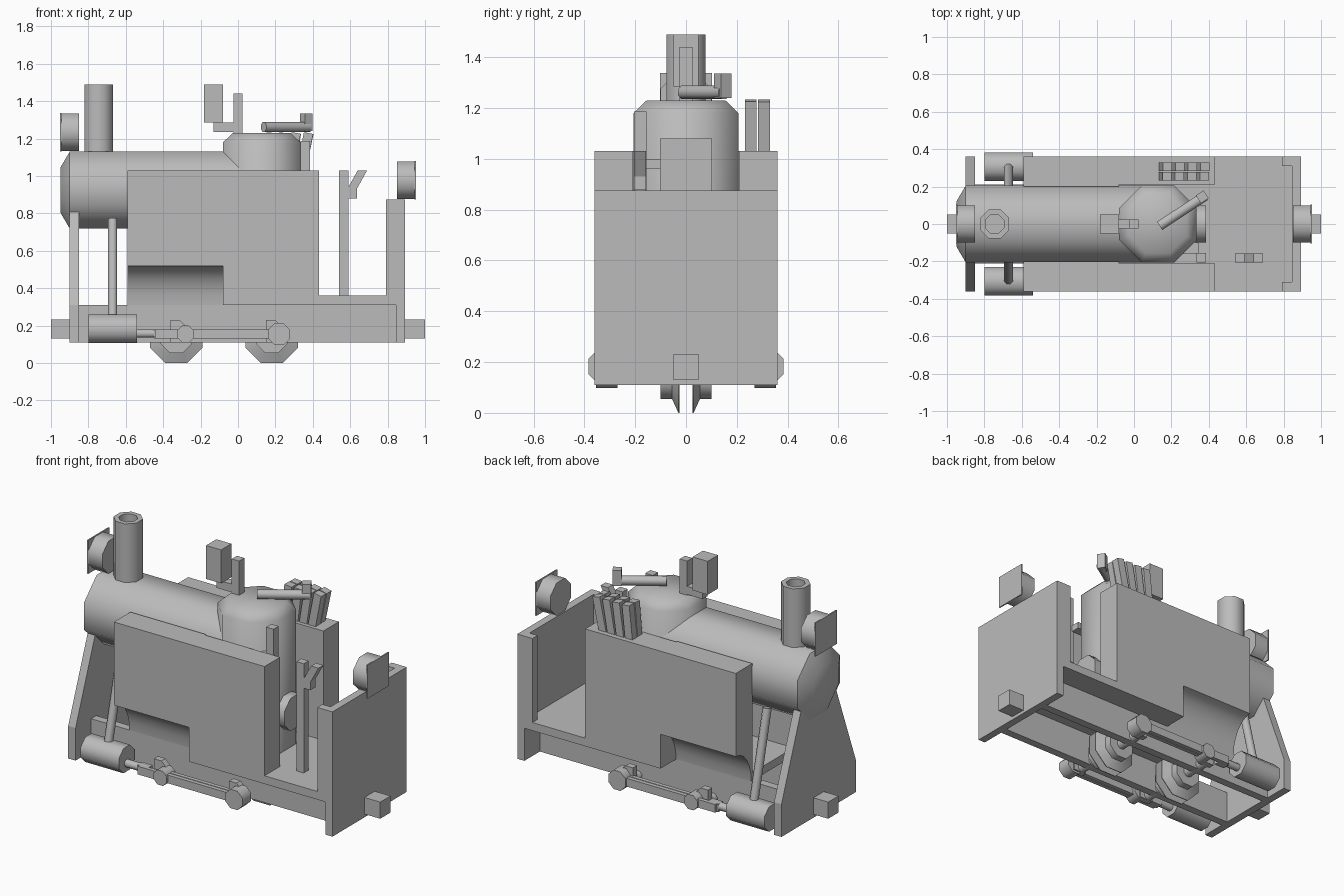
import bpy, bmesh, math
from mathutils import Vector, Matrix

if "Cube" in bpy.data.objects:
    bpy.data.objects.remove(bpy.data.objects["Cube"])

grey = bpy.data.materials.new("plain grey")
grey.diffuse_color = (0.5, 0.5, 0.5, 1)
grey.use_nodes = True
grey.node_tree.nodes["Principled BSDF"].inputs["Base Color"].default_value = grey.diffuse_color


def finish(name, bm, smooth=False):
    bmesh.ops.recalc_face_normals(bm, faces=bm.faces)
    me = bpy.data.meshes.new(name)
    bm.to_mesh(me)
    bm.free()
    me.materials.append(grey)
    if smooth:
        me.shade_smooth()
        me.set_sharp_from_angle(angle=math.radians(50))
    ob = bpy.data.objects.new(name, me)
    bpy.context.collection.objects.link(ob)
    return ob


def box(name, x0, x1, y0, y1, z0, z1, tilt=None):
    bm = bmesh.new()
    bmesh.ops.create_cube(bm, size=1)
    c = Vector(((x0 + x1) / 2, (y0 + y1) / 2, (z0 + z1) / 2))
    m = Matrix.Translation(c)
    if tilt:
        m = m @ Matrix.Rotation(tilt[1], 4, tilt[0])
    m = m @ Matrix.Diagonal((x1 - x0, y1 - y0, z1 - z0, 1))
    bm.transform(m)
    return finish(name, bm)


def lathe(name, start, axis, profile, n=8, cap=True):
    """Octagonal turned part: profile is (distance along axis, flat-to-flat half width)."""
    bm = bmesh.new()
    q = Vector(axis).normalized().to_track_quat('Z', 'Y')
    rings = []
    for h, r in profile:
        r /= math.cos(math.pi / n)
        rings.append([bm.verts.new(Vector(start) + q @ Vector((
            r * math.cos((i + .5) * 2 * math.pi / n),
            r * math.sin((i + .5) * 2 * math.pi / n), h))) for i in range(n)])
    for a, b in zip(rings, rings[1:]):
        for i in range(n):
            bm.faces.new((a[i], a[(i + 1) % n], b[(i + 1) % n], b[i]))
    if cap:
        bm.faces.new(rings[0])
        bm.faces.new(rings[-1])
    return finish(name, bm, True)


def rod(name, p, q, r):
    d = Vector(q) - Vector(p)
    return lathe(name, p, d, [(0, r), (d.length, r)])


def prism(name, pts, plane, lo, hi, smooth=False):
    """Extrude a profile; plane 'yz' goes along x, 'xz' goes along y."""
    bm = bmesh.new()
    put = (lambda a, b, t: (t, a, b)) if plane == 'yz' else (lambda a, b, t: (a, t, b))
    A = [bm.verts.new(put(a, b, lo)) for a, b in pts]
    B = [bm.verts.new(put(a, b, hi)) for a, b in pts]
    bm.faces.new(A)
    bm.faces.new(B)
    for i in range(len(pts)):
        j = (i + 1) % len(pts)
        bm.faces.new((A[i], A[j], B[j], B[i]))
    return finish(name, bm, smooth)


# Boiler, upright firebox and chimney
lathe("boiler", (-.95, 0, .925), (1, 0, 0), [(0, .12), (.05, .205), (1.08, .205)])
lathe("firebox_dome", (.127, 0, .31), (0, 0, 1), [(0, .207), (.87, .207), (.92, .155)])
lathe("chimney", (-.745, 0, 1.08), (0, 0, 1),
      [(0, .077), (.41, .077), (.41, .05), (.15, .05)])
lathe("fire_door", (.33, 0, .6), (1, 0, 0), [(0, .1), (.055, .1)])

# Front plate that carries the boiler, rear cab wall, floor and centre deck
prism("front_plate", [(-.36, .11), (.36, .11), (.36, .31), (.127, .925), (-.127, .925), (-.36, .31)],
      'yz', -.90, -.85)
box("rear_plate", .845, .893, -.36, .36, .11, .875)
box("cab_floor", -.08, .845, -.36, .36, .31, .36)
box("centre_deck", -.59, -.08, -.21, .21, .31, .36)

# Lamps: round body with a square outer rim
for name, s, z in (("front_lamp", -1, 1.235), ("rear_lamp", 1, .977)):
    lathe(name, (s * .85, 0, z), (s, 0, 0), [(0, .1), (.1, .1)])
    x = sorted((s * .944, s * .952))
    box(name + "_rim", x[0], x[1], -.103, .103, z - .103, z + .103)

# Couplers
box("front_coupler", -1, -.9, -.05, .05, .13, .232)
box("rear_coupler", .893, 1, -.05, .05, .13, .232)

# Parts on both sides
for s, side in ((-1, "right"), (1, "left")):
    def sbox(name, x0, x1, y0, y1, z0, z1):
        y = sorted((s * y0, s * y1))
        return box(side + "_" + name, x0, x1, y[0], y[1], z0, z1)

    sbox("frame_rail", -.85, .845, .16, .21, .11, .31)
    sbox("cab_wing", .79, .845, .31, .36, .36, .875)
    # tank: full height at the rear, arched underneath at the front
    sbox("tank_rear", -.08, .432, .21, .36, .36, 1.03)
    arch = [(s * (.36 - .15 * math.sin(a)), .31 + .21 * math.cos(a))
            for a in (i * math.pi / 12 for i in range(7))]
    prism(side + "_tank_front", [(s * .36, 1.03)] + arch + [(s * .20, .31), (s * .20, 1.03)],
          'yz', -.59, -.08, True)
    # steam cylinder, pipe and running gear
    rod(side + "_steam_cylinder", (-.80, s * .307, .183), (-.54, s * .307, .183), .076)
    rod(side + "_steam_pipe", (-.67, s * .17, .77), (-.67, s * .31, .2), .024)
    rod(side + "_piston_rod", (-.54, s * .307, .158), (-.40, s * .307, .158), .022)
    sbox("crosshead", -.45, -.38, .285, .33, .13, .18)
    sbox("connecting_rod", -.44, .22, .32, .345, .13, .18)
    sbox("coupling_rod", -.31, .22, .29, .315, .13, .18)
    for x, r in ((-.28, .045), (.22, .058)):
        rod(side + "_crank_pin", (x, s * .27, .155), (x, s * .355, .155), r)
    for x in (-.33, .18):
        prism(side + "_crank", [(x - .03, .11), (x + .06, .11), (x + .06, .19), (x + .02, .23),
                                (x - .03, .23)], 'xz', min(s * .26, s * .30), max(s * .26, s * .30))
        # wheel with its flange on the inside
        lathe(side + "_wheel", (x, s * .025, .14), (0, s, 0),
              [(0, .14), (.005, .14), (.03, .085), (.075, .085)])

for x in (-.33, .18):
    rod("axle", (x, -.28, .14), (x, .28, .14), .03)

# Whistle on top of the firebox
box("whistle_stem", -.025, .025, -.025, .025, 1.2, 1.44)
box("whistle_arm", -.13, 0, -.025, .025, 1.235, 1.285)
box("whistle_block", -.182, -.08, -.05, .05, 1.285, 1.49)

# Throttle bar with its handle
rod("throttle_bar", (.137, -.01, 1.262), (.38, .15, 1.262), .026)
box("throttle_handle", .34, .39, .12, .17, 1.24, 1.335, ('Z', math.radians(33)))

# Water gauge and its bracket
box("water_gauge", .335, .385, -.205, -.155, .75, 1.187)
box("gauge_bracket", .25, .345, -.16, -.10, .96, 1.0)

# Brake lever with a forked grip
prism("brake_lever", [(.54, .36), (.59, .36), (.59, .88), (.635, .88), (.635, .93), (.69, 1.03),
                      (.64, 1.03), (.59, .94), (.59, 1.03), (.54, 1.03)], 'xz', -.205, -.157)

# Bundle of firewood standing on the left tank
for row, y in enumerate((.232, .284)):
    for i in range(4):
        x = .165 + .062 * i
        box("firewood", x - .025, x + .025, y, y + .046, .96, 1.232,
            ('Y', math.radians(5 + 2 * i + row)))
